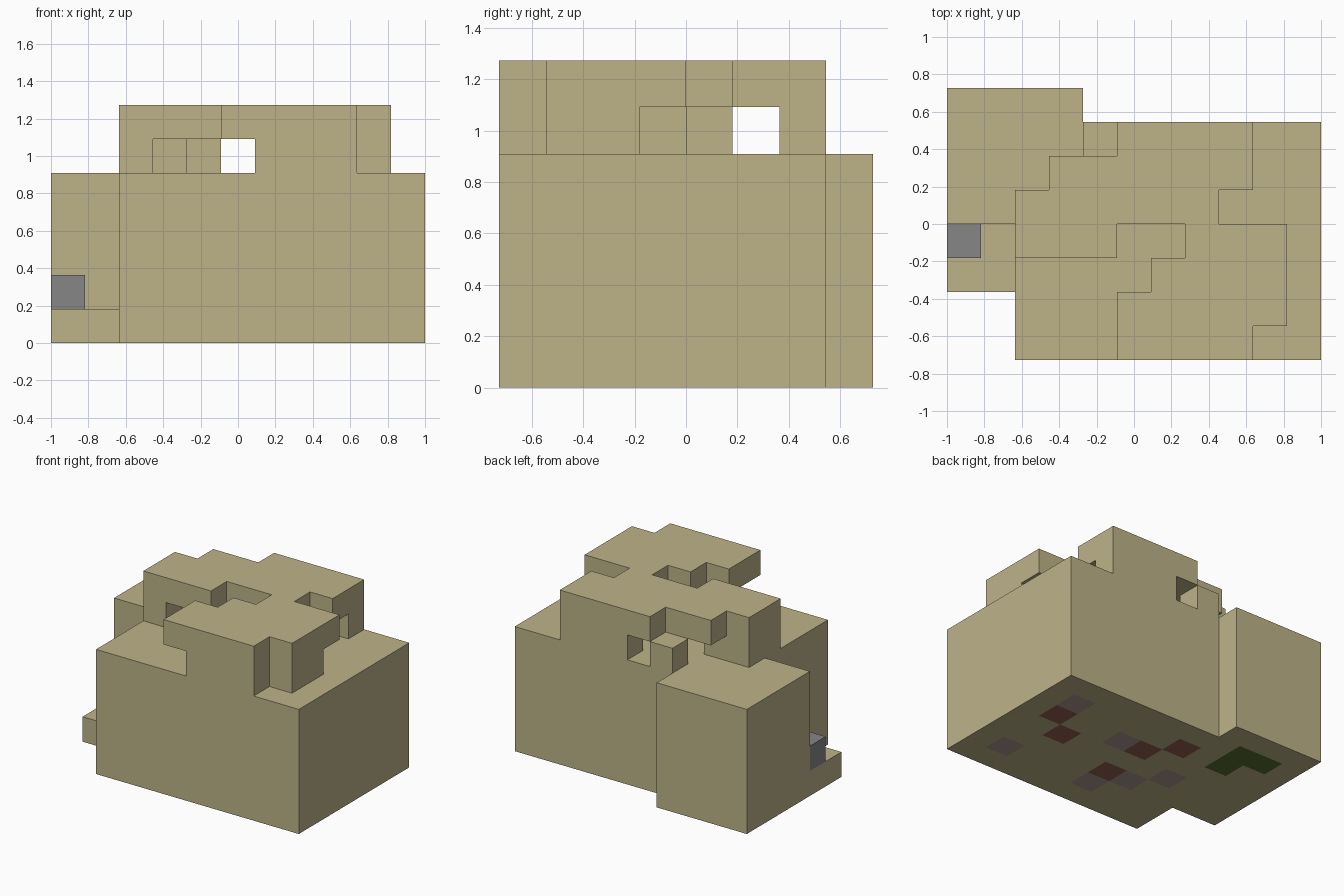
import bpy
import bmesh
from mathutils import Vector

if "Cube" in bpy.data.objects:
    bpy.data.objects.remove(bpy.data.objects["Cube"], do_unlink=True)

CELL = 2 / 11
ORIGIN = Vector((-1, -4 * CELL, 0))


def material(name, color):
    mat = bpy.data.materials.new(name)
    mat.use_nodes = True
    mat.diffuse_color = (*color, 1)
    bsdf = mat.node_tree.nodes["Principled BSDF"]
    bsdf.inputs["Base Color"].default_value = (*color, 1)
    bsdf.inputs["Roughness"].default_value = 1
    return mat


SAND, STONE, RED, MAUVE, GREEN = range(5)
materials = [
    material("sand", (0.51, 0.45, 0.25)),
    material("grey stone", (0.24, 0.24, 0.24)),
    material("red rock", (0.29, 0.12, 0.08)),
    material("mauve rock", (0.42, 0.31, 0.28)),
    material("dark green", (0.10, 0.155, 0.034)),
]


def block(x, y, z):
    """Grid cells of a box; each argument is an inclusive (first, last) pair."""
    return {(i, j, k) for i in range(x[0], x[1] + 1)
            for j in range(y[0], y[1] + 1) for k in range(z[0], z[1] + 1)}


def rows(level, spans):
    """Grid cells of one layer, from (row, first, last) spans."""
    return set().union(*(block((a, b), (j, j), (level, level)) for j, a, b in spans))


parts = {
    # main mass with its side wing and back wing
    "body": block((2, 10), (0, 6), (0, 4)) | block((0, 1), (4, 6), (0, 4))
    | block((0, 3), (7, 7), (0, 4)),
    # low step at the front corner, and the stone on it
    "ledge": block((0, 1), (2, 3), (0, 0)),
    "ledge_stone": {(0, 3, 1)},
    # blocks that carry the roof
    "front_support": rows(5, [(0, 6, 8), (1, 6, 9), (2, 6, 9)]),
    "side_support": rows(5, [(3, 2, 2), (4, 2, 3)]),
    "back_support": rows(5, [(6, 6, 8)]),
    "back_stub": {(4, 6, 5)},
    # irregular top slab with notches
    "roof": rows(6, [(0, 5, 8), (1, 5, 9), (2, 6, 9), (3, 2, 4), (3, 7, 9),
                     (4, 2, 7), (5, 3, 8), (6, 5, 8)]),
}

# coloured patches on the underside
patches = {
    RED: [(9, 4), (8, 3), (5, 4), (4, 5), (5, 2)],
    MAUVE: [(9, 1), (9, 5), (6, 4), (4, 2), (5, 1), (3, 3)],
    GREEN: [(2, 5), (2, 6), (1, 6)],
}
underside = {cell: color for color, cells in patches.items() for cell in cells}
solid = set().union(*parts.values())


def build(name, cells, base):
    """Outer skin of the cells, leaving out faces against any other part."""
    bm = bmesh.new()
    for cell in sorted(cells):
        for axis in range(3):
            for side in (0, 1):
                step = [0, 0, 0]
                step[axis] = 2 * side - 1
                if tuple(c + s for c, s in zip(cell, step)) in solid:
                    continue
                u, v = [0, 0, 0], [0, 0, 0]
                u[(axis + 1) % 3] = v[(axis + 2) % 3] = 1
                u, v = Vector(u), Vector(v)
                corner = Vector(cell)
                corner[axis] += side
                ring = [corner, corner + u, corner + u + v, corner + v]
                if not side:
                    ring.reverse()
                face = bm.faces.new([bm.verts.new(ORIGIN + p * CELL) for p in ring])
                face.material_index = base
                if axis == 2 and not side and cell[2] == 0:
                    face.material_index = underside.get(cell[:2], base)
    bmesh.ops.remove_doubles(bm, verts=bm.verts, dist=0.001)
    mesh = bpy.data.meshes.new(name)
    bm.to_mesh(mesh)
    bm.free()
    for mat in materials:
        mesh.materials.append(mat)
    bpy.context.collection.objects.link(bpy.data.objects.new(name, mesh))


for part, cells in parts.items():
    build(part, cells, STONE if part == "ledge_stone" else SAND)
